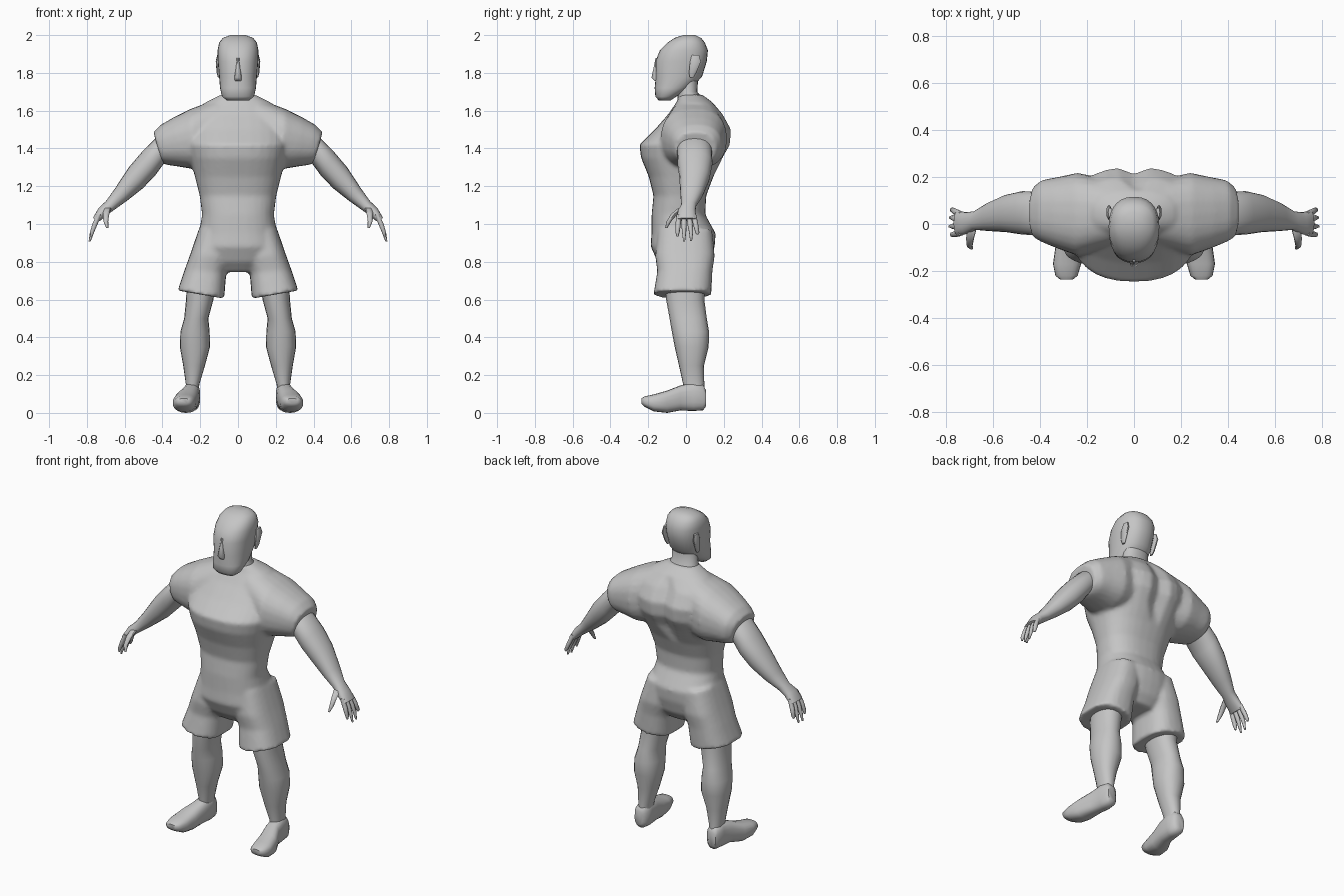
import bpy, bmesh, math
from mathutils import Vector

grey = bpy.data.materials.new("plain grey")
grey.diffuse_color = (0.56, 0.56, 0.56, 1)


def loft(bm, rows, side=1, power=2.2, n=20, along_y=False):
    """Skin closed rings. Row: x1,z1,x2,z2 (diameter seen from front), y1,y2 (depth)."""
    rings = []
    for x1, z1, x2, z2, y1, y2 in rows:
        ring = []
        for i in range(n):
            a = 2 * math.pi * i / n
            c, s = math.cos(a), math.sin(a)
            u = math.copysign(abs(c) ** (2 / power), c)
            v = math.copysign(abs(s) ** (2 / power), s)
            x = (x1 + x2) / 2 + u * (x2 - x1) / 2
            z = (z1 + z2) / 2 + u * (z2 - z1) / 2
            y = (y1 + y2) / 2 + v * (y2 - y1) / 2
            if along_y:
                y, z = z, y
            ring.append(bm.verts.new((x * side, y, z)))
        rings.append(ring)
    faces = []
    for r, q in zip(rings, rings[1:]):
        for i in range(n):
            j = (i + 1) % n
            faces.append(bm.faces.new((r[i], r[j], q[j], q[i])))
    faces.append(bm.faces.new(rings[0]))
    faces.append(bm.faces.new(rings[-1]))
    bmesh.ops.recalc_face_normals(bm, faces=faces)


def flat(rows):
    """Level rows z,x1,x2,y1,y2 -> loft rows."""
    return [(x1, z, x2, z, y1, y2) for z, x1, x2, y1, y2 in rows]


def sym(rows):
    """Level, centred rows z,half_width,y1,y2 -> loft rows."""
    return flat([(z, -w, w, a, b) for z, w, a, b in rows])


def digit(pts):
    """Tapered finger through points x,y,z,r."""
    return [(x - r, z, x + r, z, y - r, y + r) for x, y, z, r in pts]


def finish(bm, name, angle=50):
    me = bpy.data.meshes.new(name)
    bm.to_mesh(me)
    bm.free()
    ob = bpy.data.objects.new(name, me)
    bpy.context.collection.objects.link(ob)
    me.materials.append(grey)
    bpy.ops.object.select_all(action='DESELECT')
    ob.select_set(True)
    bpy.context.view_layer.objects.active = ob
    bpy.ops.object.shade_smooth_by_angle(angle=math.radians(angle))
    return ob


# Shirt and shorts: torso, sleeves and trouser legs fused together
bm = bmesh.new()
loft(bm, sym([(1.685, .09, -.035, .085), (1.645, .17, -.05, .14), (1.58, .25, -.095, .20),
              (1.50, .27, -.165, .243), (1.42, .275, -.247, .238), (1.35, .255, -.238, .20),
              (1.25, .228, -.197, .145), (1.15, .203, -.172, .107), (1.05, .19, -.182, .102),
              (.95, .207, -.183, .157), (.88, .22, -.187, .152), (.80, .20, -.15, .13),
              (.745, .12, -.10, .09)]), power=2.4, n=32)
for v in bm.verts:  # spine groove between the shoulder blades
    if v.co.y > .1 and abs(v.co.x) < .07 and 1.3 < v.co.z < 1.6:
        v.co.y -= .03 * (1 - abs(v.co.x) / .07)
for s in (1, -1):
    loft(bm, [(.10, 1.665, .12, 1.30, -.10, .19), (.25, 1.61, .23, 1.29, -.135, .218),
              (.34, 1.565, .31, 1.303, -.105, .20), (.41, 1.525, .37, 1.312, -.078, .188),
              (.448, 1.487, .402, 1.32, -.058, .158)], s, 2.4, 24)
    loft(bm, [(.02, .95, .205, .98, -.15, .14), (.04, .82, .253, .84, -.163, .152),
              (.062, .74, .282, .76, -.152, .14), (.073, .605, .32, .648, -.172, .134)], s, 2.6, 24)
clothes = finish(bm, "shirt_and_shorts")
rm = clothes.modifiers.new("fuse", 'REMESH')
rm.mode = 'VOXEL'
rm.voxel_size = .012
rm.use_smooth_shade = True
sm = clothes.modifiers.new("soften", 'SMOOTH')
sm.factor = .5
sm.iterations = 4

# Head with nose and ears
bm = bmesh.new()
loft(bm, sym([(1.655, .06, -.145, -.08), (1.675, .085, -.162, -.05), (1.72, .095, -.166, .03),
              (1.78, .10, -.16, .085), (1.86, .107, -.162, .11), (1.92, .108, -.138, .116),
              (1.96, .10, -.098, .10), (1.985, .08, -.06, .08), (2.0, .04, -.015, .05)]),
     power=2.3, n=28)
loft(bm, sym([(1.88, .008, -.162, -.13), (1.83, .012, -.172, -.13), (1.775, .02, -.184, -.13),
              (1.758, .02, -.168, -.13)]), n=10)
for s in (1, -1):
    loft(bm, flat([(1.775, .095, .106, .02, .04), (1.80, .095, .113, .015, .055),
                   (1.86, .095, .118, .02, .08), (1.895, .095, .11, .03, .07)]), s, n=10)
finish(bm, "head")

# Neck
bm = bmesh.new()
loft(bm, sym([(1.58, .13, -.05, .13), (1.65, .10, -.045, .10), (1.70, .08, -.043, .06),
              (1.79, .08, -.05, .065)]))
finish(bm, "neck")

# Limbs, mirrored left and right
for s, side in ((1, "left"), (-1, "right")):
    # Arm with palm, four fingers and thumb
    bm = bmesh.new()
    loft(bm, [(.38, 1.47, .33, 1.36, -.03, .13), (.44, 1.452, .385, 1.33, -.048, .137),
              (.51, 1.38, .44, 1.255, -.045, .14), (.578, 1.30, .505, 1.188, -.035, .125),
              (.65, 1.19, .585, 1.125, -.03, .09), (.70, 1.12, .648, 1.08, -.025, .055),
              (.738, 1.085, .69, 1.05, -.043, .05), (.768, 1.032, .732, 1.015, -.05, .056)], s)
    for y0, y1, zt, xt in ((-.038, -.045, .935, .775), (-.011, -.01, .907, .786),
                           (.016, .027, .91, .784), (.041, .06, .945, .775)):
        loft(bm, digit([(.735, y0, 1.05, .013), (.757, (y0 + y1) / 2, 1.0, .014),
                        (.773, y1, .955, .011), (xt, y1, zt, .005)]), s, 2, 8)
    loft(bm, digit([(.69, -.02, 1.085, .02), (.698, -.06, 1.055, .017),
                    (.70, -.09, 1.015, .013), (.692, -.104, .98, .006)]), s, 2, 8)
    finish(bm, side + "_arm")

    # Leg
    bm = bmesh.new()
    loft(bm, flat([(.72, .11, .27, -.11, .10), (.60, .13, .275, -.105, .097),
                   (.50, .157, .285, -.087, .11), (.43, .15, .305, -.075, .122),
                   (.35, .148, .308, -.06, .12), (.25, .175, .29, -.037, .095),
                   (.15, .205, .276, -.015, .097), (.07, .207, .28, -.01, .095)]), s)
    finish(bm, side + "_leg")

    # Foot, lofted from heel to toe
    bm = bmesh.new()
    loft(bm, flat([(.106, .225, .275, .035, .12), (.09, .205, .285, .014, .15),
                   (.04, .20, .29, .01, .163), (-.03, .205, .302, .013, .145),
                   (-.10, .215, .335, 0, .118), (-.17, .225, .345, .008, .098),
                   (-.22, .24, .335, .033, .087), (-.236, .26, .315, .048, .077)]),
         s, 2.6, 20, True)
    finish(bm, side + "_foot")
